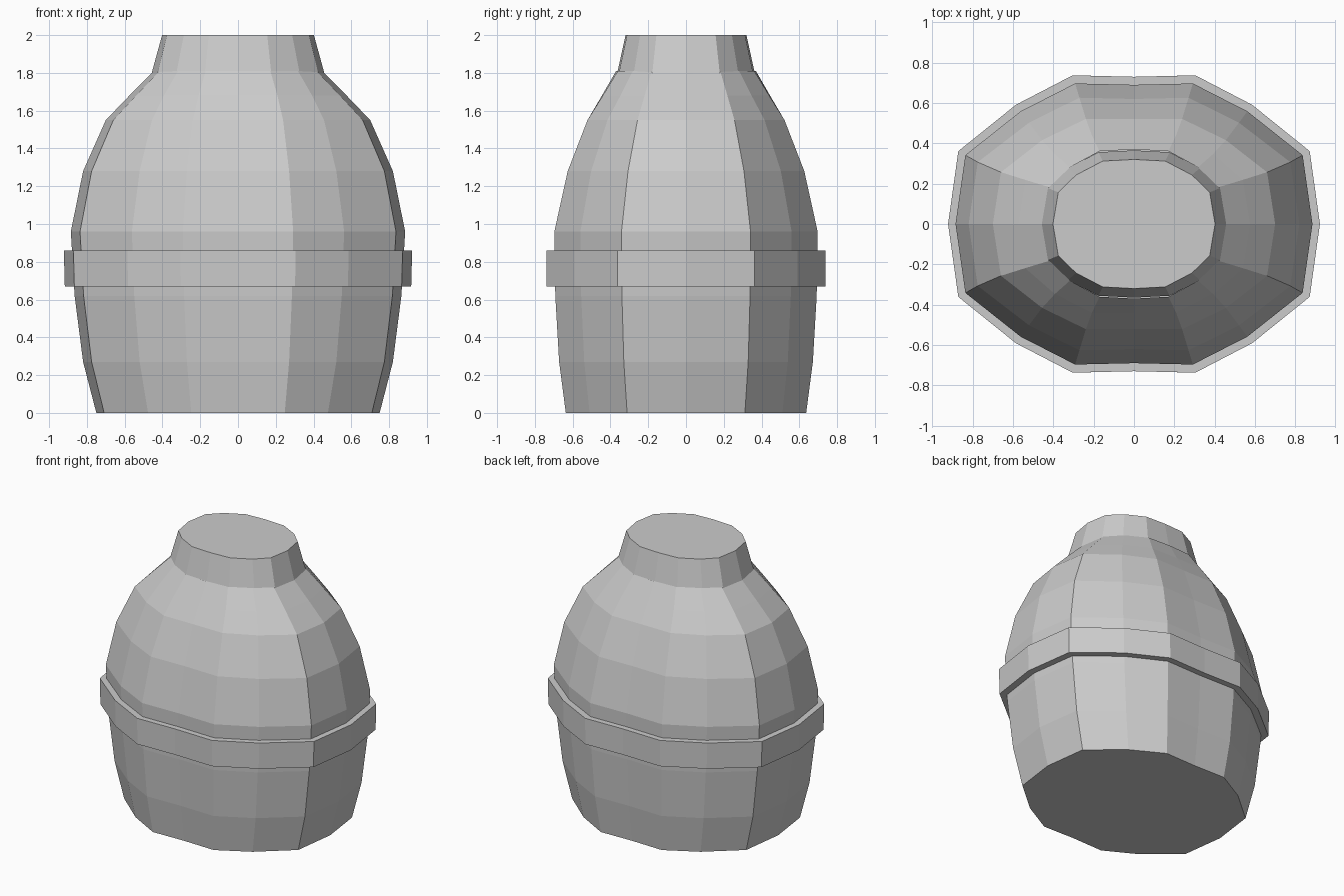
import bpy, bmesh

if "Cube" in bpy.data.objects:
    bpy.data.objects.remove(bpy.data.objects["Cube"])

# Quarter cross-sections (unit radius), mirrored into a 16-sided oval
BODY = [(1, 0), (0.945, 0.495), (0.635, 0.81), (0.33, 1.01), (0, 1)]
NECK = [(1, 0), (0.934, 0.49), (0.714, 0.76), (0.385, 0.975), (0, 1)]


def section(quarter):
    half = quarter + [(-x, y) for x, y in quarter[-2::-1]]
    return half + [(x, -y) for x, y in half[-2:0:-1]]


def loft(name, rings, cap_bottom=False, cap_top=False):
    """Rings are (z, x radius, y radius, blend from body to neck section)."""
    bm = bmesh.new()
    a, b = section(BODY), section(NECK)
    loops = []
    for z, rx, ry, t in rings:
        loops.append([bm.verts.new((rx * (p[0] * (1 - t) + q[0] * t),
                                    ry * (p[1] * (1 - t) + q[1] * t), z))
                      for p, q in zip(a, b)])
    n = len(a)
    for lo, hi in zip(loops, loops[1:]):
        for i in range(n):
            j = (i + 1) % n
            bm.faces.new((lo[i], lo[j], hi[j], hi[i]))
    if cap_bottom:
        bm.faces.new(loops[0][::-1])
    if cap_top:
        bm.faces.new(loops[-1])
    mesh = bpy.data.meshes.new(name)
    bm.to_mesh(mesh)
    bm.free()
    obj = bpy.data.objects.new(name, mesh)
    bpy.context.collection.objects.link(obj)
    return obj


# Bulging barrel body narrowing to the shoulder
loft("barrel_body", [
    (0.00, 0.75, 0.63, 0),
    (0.27, 0.82, 0.665, 0),
    (0.62, 0.865, 0.685, 0),
    (0.96, 0.885, 0.69, 0),
    (1.28, 0.82, 0.62, 0),
    (1.55, 0.70, 0.52, 0.2),
    (1.68, 0.575, 0.445, 0.6),
    (1.81, 0.445, 0.37, 1),
], cap_bottom=True)

# Raised hoop around the middle
loft("hoop", [
    (0.67, 0.86, 0.68, 0),
    (0.67, 0.917, 0.73, 0),
    (0.86, 0.922, 0.73, 0),
    (0.86, 0.87, 0.68, 0),
])

# Tapered neck with a flat closed top
loft("neck", [
    (1.795, 0.458, 0.365, 1),
    (2.00, 0.402, 0.32, 1),
], cap_top=True)
